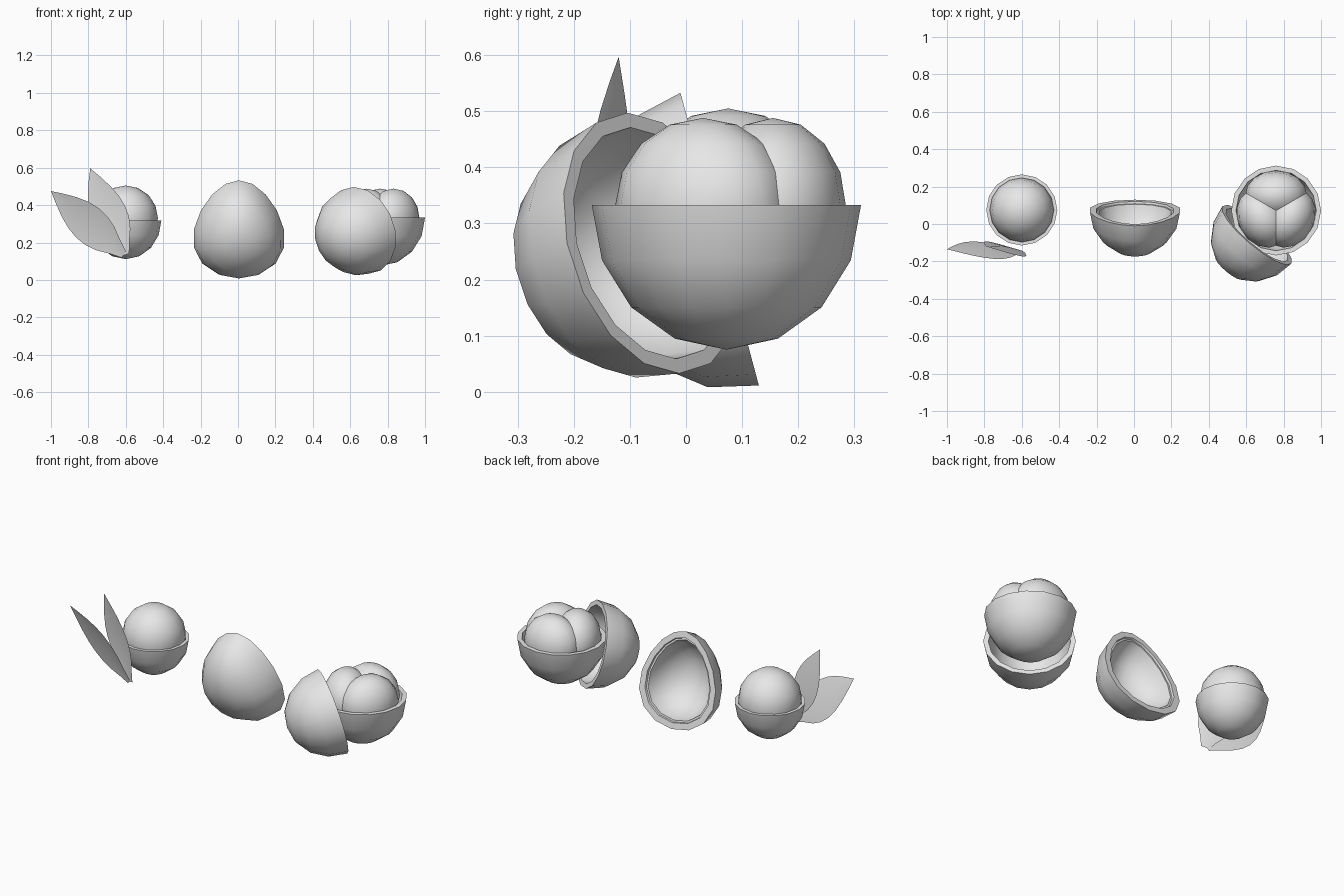
import bpy, bmesh, math
from mathutils import Vector, Matrix

if "Cube" in bpy.data.objects:
    bpy.data.objects.remove(bpy.data.objects["Cube"])

grey = bpy.data.materials.new("light_grey")
grey.diffuse_color = (0.8, 0.8, 0.8, 1)
grey.use_nodes = True
grey.node_tree.nodes["Principled BSDF"].inputs["Base Color"].default_value = grey.diffuse_color


def finish(name, bm, fix_normals=True):
    if fix_normals:
        bmesh.ops.recalc_face_normals(bm, faces=bm.faces)
    me = bpy.data.meshes.new(name)
    bm.to_mesh(me)
    bm.free()
    me.materials.append(grey)
    ob = bpy.data.objects.new(name, me)
    bpy.context.collection.objects.link(ob)
    bpy.ops.object.select_all(action='DESELECT')
    ob.select_set(True)
    bpy.context.view_layer.objects.active = ob
    bpy.ops.object.shade_smooth_by_angle(angle=math.radians(40))
    return ob


def frame(centre, x, y, z):
    m = Matrix((x, y, z)).transposed().to_4x4()
    m.translation = centre
    return m


def ellipsoid(name, centre, size, turn=0):
    bm = bmesh.new()
    bmesh.ops.create_uvsphere(bm, u_segments=16, v_segments=8, radius=1)
    bm.transform(Matrix.Translation(centre) @ Matrix.Rotation(turn, 4, 'Z')
                 @ Matrix.Diagonal((*size, 1)))
    return finish(name, bm)


# half shell opening towards local +z, with wall thickness and optional egg taper
def bowl(name, mat, rx, ry, depth, wall, taper=0.0, drop=0.0, seg=16):
    bm = bmesh.new()

    def layer(t):
        rings = []
        for i in range(4):
            a = i * math.pi / 8
            ring = []
            for k in range(seg):
                u = 2 * math.pi * k / seg
                c, s = math.cos(u) * math.cos(a), math.sin(u) * math.cos(a)
                ring.append(bm.verts.new(((rx - t) * c * (1 - taper * s), (ry - t) * s,
                                          -(depth - t) * math.sin(a) - drop * (i == 0))))
            rings.append(ring)
        pole = bm.verts.new((0, 0, -(depth - t)))
        for k in range(seg):
            n = (k + 1) % seg
            for lo, hi in zip(rings, rings[1:]):
                bm.faces.new((lo[k], lo[n], hi[n], hi[k]))
            bm.faces.new((rings[-1][k], rings[-1][n], pole))
        return rings[0]

    outer, inner = layer(0), layer(wall)
    for k in range(seg):
        n = (k + 1) % seg
        bm.faces.new((outer[k], outer[n], inner[n], inner[k]))
    bmesh.ops.recalc_face_normals(bm, faces=bm.faces)
    bm.transform(mat)
    return finish(name, bm)


def leaf(name, base, tip, half_width, n=8):
    base, tip, w = Vector(base), Vector(tip), Vector(half_width)
    bm = bmesh.new()
    rows = []
    for i in range(n + 1):
        t = i / n
        f = 0.0 if i == n else max(0.2, math.sin(math.pi * t ** 0.9))
        p = base.lerp(tip, t)
        cup = Vector((0, 0.012 * f, 0))
        rows.append([bm.verts.new(p - w * f), bm.verts.new(p + cup), bm.verts.new(p + w * f)])
    for a, b in zip(rows, rows[1:]):
        for j in range(2):
            bm.faces.new((a[j], a[j + 1], b[j + 1], b[j]))
    bmesh.ops.remove_doubles(bm, verts=bm.verts, dist=0.0005)
    return finish(name, bm)


# left: round fruit in its half shell, with two leaves
ellipsoid("round_fruit", (-0.6, 0.075, 0.33), (0.172, 0.172, 0.175))
bowl("round_fruit_shell", Matrix.Translation((-0.6, 0.075, 0.318)), 0.19, 0.19, 0.207, 0.018)
leaf("long_leaf", (-0.61, -0.145, 0.135), (-1.0, -0.135, 0.475), (0.06, -0.047, 0.08))
leaf("upright_leaf", (-0.60, -0.145, 0.135), (-0.79, -0.12, 0.597), (0.092, -0.04, 0.03))

# middle: egg-shaped half shell with a thin liner, opening to the back
tilt = math.radians(15)
mid = frame((0.005, 0.06, 0.272), (-1, 0, 0),
            (0, -math.sin(tilt), math.cos(tilt)), (0, math.cos(tilt), math.sin(tilt)))
bowl("egg_shell", mid, 0.24, 0.27, 0.232, 0.035, taper=0.22)
bowl("egg_shell_liner", mid, 0.206, 0.236, 0.198, 0.014, taper=0.22, drop=0.012)

# right: three fruit segments in an upright half shell
cx, cy = 0.76, 0.072
for i in range(3):
    a = math.radians(90 + 120 * i)
    ellipsoid(f"fruit_segment_{i + 1}",
              (cx + 0.083 * math.cos(a), cy + 0.083 * math.sin(a), 0.331),
              (0.13, 0.165, 0.157), a)
bowl("lower_shell", Matrix.Translation((cx, cy, 0.333)), 0.24, 0.24, 0.258, 0.025)

# right: second half shell leaning in front
n = Vector((0.62, 0.74, 0.25)).normalized()
side = Vector((0, 0, 1)).cross(n).normalized()
bowl("leaning_shell", frame((0.657, -0.058, 0.265), side, n.cross(side), n),
     0.24, 0.24, 0.26, 0.027)
